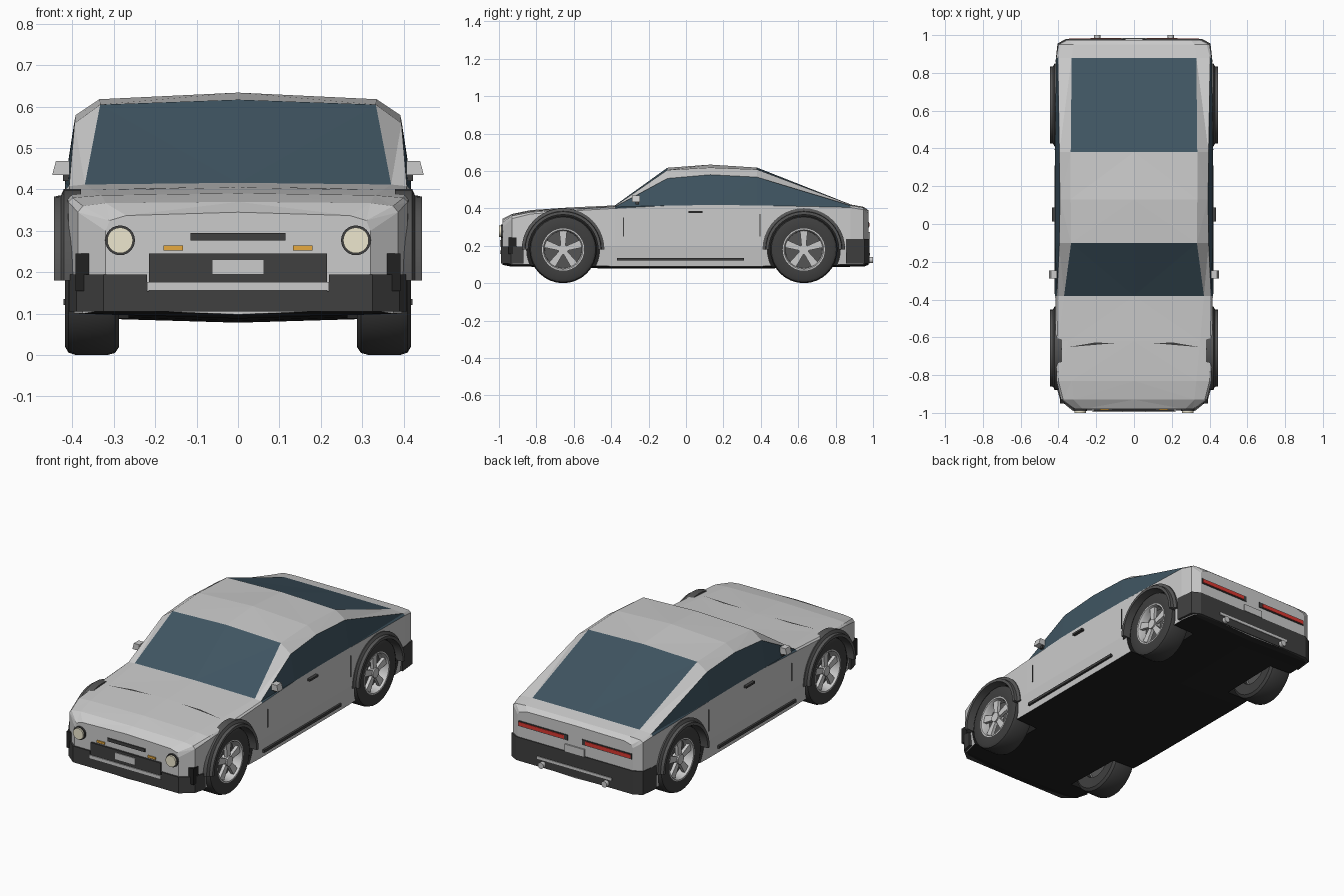
import bpy, bmesh, math
from mathutils import Matrix

if "Cube" in bpy.data.objects:
    bpy.data.objects.remove(bpy.data.objects["Cube"])


def mat(name, r, g, b):
    m = bpy.data.materials.new(name)
    m.diffuse_color = (r, g, b, 1)
    m.use_nodes = True
    m.node_tree.nodes["Principled BSDF"].inputs["Base Color"].default_value = m.diffuse_color
    return m


PAINT = mat("paint", .7, .7, .7)
GLASS = mat("glass", .05, .09, .12)
BLACK = mat("black", .015, .015, .015)
TRIM = mat("trim", .05, .05, .05)
FLARE = mat("flare_grey", .09, .09, .09)
SILVER = mat("silver", .6, .6, .62)
RED = mat("red", .7, .04, .03)
AMBER = mat("amber", .8, .4, .05)
CREAM = mat("lens", .85, .8, .62)


def finish(name, bm, *mats, smooth=False):
    bmesh.ops.recalc_face_normals(bm, faces=bm.faces)
    me = bpy.data.meshes.new(name)
    bm.to_mesh(me)
    bm.free()
    for m in mats:
        me.materials.append(m)
    ob = bpy.data.objects.new(name, me)
    bpy.context.collection.objects.link(ob)
    if smooth:
        bpy.ops.object.select_all(action='DESELECT')
        bpy.context.view_layer.objects.active = ob
        ob.select_set(True)
        bpy.ops.object.shade_smooth_by_angle(angle=math.radians(35))
    return ob


def box(name, c, size, m):
    bm = bmesh.new()
    bmesh.ops.create_cube(bm, size=1, matrix=Matrix.Translation(c) @ Matrix.Diagonal((*size, 1)))
    return finish(name, bm, m)


def cyl(name, c, r, depth, axis, m, segs=24):
    rot = Matrix.Rotation(math.pi / 2, 4, 'Y' if axis == 'X' else 'X')
    bm = bmesh.new()
    bmesh.ops.create_cone(bm, cap_ends=True, segments=segs, radius1=r, radius2=r, depth=depth,
                          matrix=Matrix.Translation(c) @ rot)
    return finish(name, bm, m, smooth=True)


def prism(name, poly, z0, z1, m):
    bm = bmesh.new()
    f = bm.faces.new([bm.verts.new((x, y, z0)) for x, y in poly])
    ext = bmesh.ops.extrude_face_region(bm, geom=[f], use_keep_orig=True)
    for v in ext['geom']:
        if isinstance(v, bmesh.types.BMVert):
            v.co.z = z1
    return finish(name, bm, m)


def lathe(name, prof, s, cy, cz, m, segs=32, sweep=2 * math.pi):
    """Turn a closed (radius, x) profile about an axle along x."""
    full = sweep > 6
    bm = bmesh.new()
    rings = []
    for i in range(segs if full else segs + 1):
        a = sweep * i / segs
        rings.append([bm.verts.new((s * x, cy + r * math.cos(a), cz + r * math.sin(a))) for r, x in prof])
    n = len(prof)
    for i in range(segs):
        p, q = rings[i], rings[(i + 1) % len(rings)]
        for j in range(n):
            k = (j + 1) % n
            bm.faces.new((p[j], p[k], q[k], q[j]))
    if not full:
        bm.faces.new(rings[0])
        bm.faces.new(rings[-1])
    return finish(name, bm, m, smooth=True)


# Body stations: y, half width, sill z, belt z, upper edge x z, roof edge x z, centre z
STATIONS = [
    (-.98, .32, .11, .30, .31, .325, .27, .337, .345),
    (-.93, .387, .10, .345, .375, .36, .32, .367, .37),
    (-.83, .41, .10, .37, .40, .38, .33, .386, .391),
    (-.62, .415, .095, .386, .405, .393, .35, .398, .405),
    (-.38, .417, .09, .40, .408, .408, .37, .412, .416),
    (-.10, .418, .09, .415, .395, .56, .333, .605, .617),
    (.13, .418, .09, .418, .392, .58, .335, .618, .634),
    (.38, .418, .09, .416, .395, .567, .335, .608, .618),
    (.88, .412, .10, .405, .403, .415, .33, .42, .421),
    (.95, .40, .10, .392, .385, .403, .32, .407, .408),
    (.975, .355, .11, .36, .345, .375, .30, .387, .39)]
bm = bmesh.new()
rings = []
for y, w, zs, zb, x4, z4, x5, z5, z6 in STATIONS:
    half = [(w * .97, zs), (w, .2), (w, zb), (x4, z4), (x5, z5)]
    loop = [(0, zs - .012)] + half + [(0, z6)] + [(-x, z) for x, z in reversed(half)]
    rings.append([bm.verts.new((x, y, z)) for x, z in loop])
for i in range(len(rings) - 1):
    for j in range(12):
        k = (j + 1) % 12
        f = bm.faces.new((rings[i][j], rings[i][k], rings[i + 1][k], rings[i + 1][j]))
        if j in (0, 11):
            f.material_index = 2                                   # underside
        elif (j in (3, 8) and 4 <= i <= 7) or (j in (5, 6) and i in (4, 7)):
            f.material_index = 1                                   # windows
bm.faces.new(rings[0])
bm.faces.new(rings[-1])
bmesh.ops.triangulate(bm, faces=bm.faces)
body = finish("body_shell", bm, PAINT, GLASS, BLACK)

AXLES = {"front": -.657, "rear": .63}
ZA = .18

# Wheel wells
for pos, wy in AXLES.items():
    for s in (-1, 1):
        bm = bmesh.new()
        bmesh.ops.create_cone(bm, cap_ends=True, segments=40, radius1=.195, radius2=.195, depth=.4,
                              matrix=Matrix.Translation((s * .465, wy, ZA)) @ Matrix.Rotation(math.pi / 2, 4, 'Y'))
        for f in bm.faces:
            f.material_index = 2
        cut = finish("well_cutter", bm, PAINT, GLASS, BLACK)
        cut.hide_render = True
        mod = body.modifiers.new("well", 'BOOLEAN')
        mod.operation, mod.object, mod.solver = 'DIFFERENCE', cut, 'EXACT'
        bpy.context.view_layer.objects.active = body
        bpy.ops.object.modifier_apply(modifier=mod.name)
        bpy.data.objects.remove(cut)

# Wheels and arch flares
TIRE = [(.10, .29), (.16, .287), (.175, .297), (.18, .315), (.18, .393), (.174, .41), (.16, .418), (.113, .414), (.107, .39)]
RIM = [(.098, .33), (.112, .33), (.114, .414), (.106, .414), (.099, .40)]
ARCH = [(.187, .38), (.221, .38), (.221, .421), (.205, .428), (.203, .445), (.187, .445)]
for pos, wy in AXLES.items():
    for s, side in ((-1, "left"), (1, "right")):
        tag = f"{pos}_{side}"
        lathe("tire_" + tag, TIRE, s, wy, ZA, TRIM)
        lathe("rim_" + tag, RIM, s, wy, ZA, SILVER)
        lathe("arch_flare_" + tag, ARCH, s, wy, ZA, FLARE, 20, math.pi)
        cyl("brake_disc_" + tag, (s * .35, wy, ZA), .1, .03, 'X', FLARE)
        cyl("hub_" + tag, (s * .39, wy, ZA), .027, .04, 'X', SILVER, 16)
        bm = bmesh.new()
        for i in range(5):
            a = math.pi / 2 + i * 2 * math.pi / 5
            vs = []
            for x in (.385, .403):
                for r, h in ((.015, -.012), (.103, -.021), (.103, .021), (.015, .012)):
                    vs.append(bm.verts.new((s * x, wy + r * math.cos(a) - h * math.sin(a),
                                            ZA + r * math.sin(a) + h * math.cos(a))))
            for q in ((0, 1, 2, 3), (4, 5, 6, 7), (0, 1, 5, 4), (1, 2, 6, 5), (2, 3, 7, 6), (3, 0, 4, 7)):
                bm.faces.new([vs[n] for n in q])
        finish("spokes_" + tag, bm, SILVER)

# Front and rear bumpers
front = [(.325, -.988), (.39, -.935), (.408, -.87), (.30, -.87)]
rear = [(.36, .98), (.405, .955), (.416, .855)]
prism("front_lip", front[:3] + [(-x, y) for x, y in reversed(front[:3])], .105, .155, TRIM)
prism("rear_bumper", rear + [(-x, y) for x, y in reversed(rear)], .105, .235, TRIM)
for s in (-1, 1):
    prism("bumper_corner", [(s * x, y) for x, y in [(.22, -.87), (.22, -.988)] + front[:3]], .155, .195, TRIM)
    box("corner_intake", (s * .375, -.925, .2), (.035, .05, .09), BLACK)

# Front fascia
box("grille", (0, -.975, .2), (.43, .03, .09), TRIM)
box("grille_lip", (0, -.98, .166), (.44, .03, .02), SILVER)
box("front_plate", (0, -.988, .213), (.125, .012, .036), SILVER)
box("nose_slot", (0, -.976, .286), (.23, .02, .018), TRIM)
# Rear fascia
box("rear_plate", (0, .975, .255), (.12, .015, .04), SILVER)
box("rear_bumper_strip", (0, .978, .155), (.46, .012, .014), SILVER)
# Paired details
for s, side in ((-1, "left"), (1, "right")):
    cyl("headlight_ring_" + side, (s * .285, -.96, .277), .036, .06, 'Y', TRIM)
    cyl("headlight_" + side, (s * .285, -.967, .277), .031, .066, 'Y', CREAM)
    box("indicator_" + side, (s * .157, -.976, .258), (.047, .02, .012), AMBER)
    box("tail_light_housing_" + side, (s * .197, .972, .312), (.305, .014, .03), TRIM)
    box("tail_light_" + side, (s * .205, .975, .312), (.28, .014, .02), RED)
    cyl("exhaust_" + side, (s * .195, .95, .124), .017, .10, 'Y', SILVER, 16)
    m = box("mirror_" + side, (s * .428, -.267, .452), (.042, .042, .034), PAINT)
    for v in m.data.vertices:
        if abs(v.co.x) > .43 and v.co.z > .452:
            v.co.x -= s * .009
    box("mirror_stalk_" + side, (s * .41, -.26, .43), (.025, .02, .02), TRIM)
    box("door_handle_" + side, (s * .424, .05, .38), (.022, .075, .011), TRIM)
    box("sill_strip_" + side, (s * .416, -.03, .128), (.012, .68, .015), TRIM)
    for y, z0, z1 in ((-.335, .25, .35), (.395, .25, .37)):
        box("door_seam_" + side, (s * .416, y, (z0 + z1) / 2), (.008, .005, z1 - z0), TRIM)
    # Hood vent sliver lying on the hood
    bm = bmesh.new()
    bm.faces.new([bm.verts.new((s * x, y, z)) for x, y, z in
                  ((.09, -.63, .405), (.35, -.652, .3985), (.21, -.628, .403))])
    finish("hood_vent_" + side, bm, TRIM)
